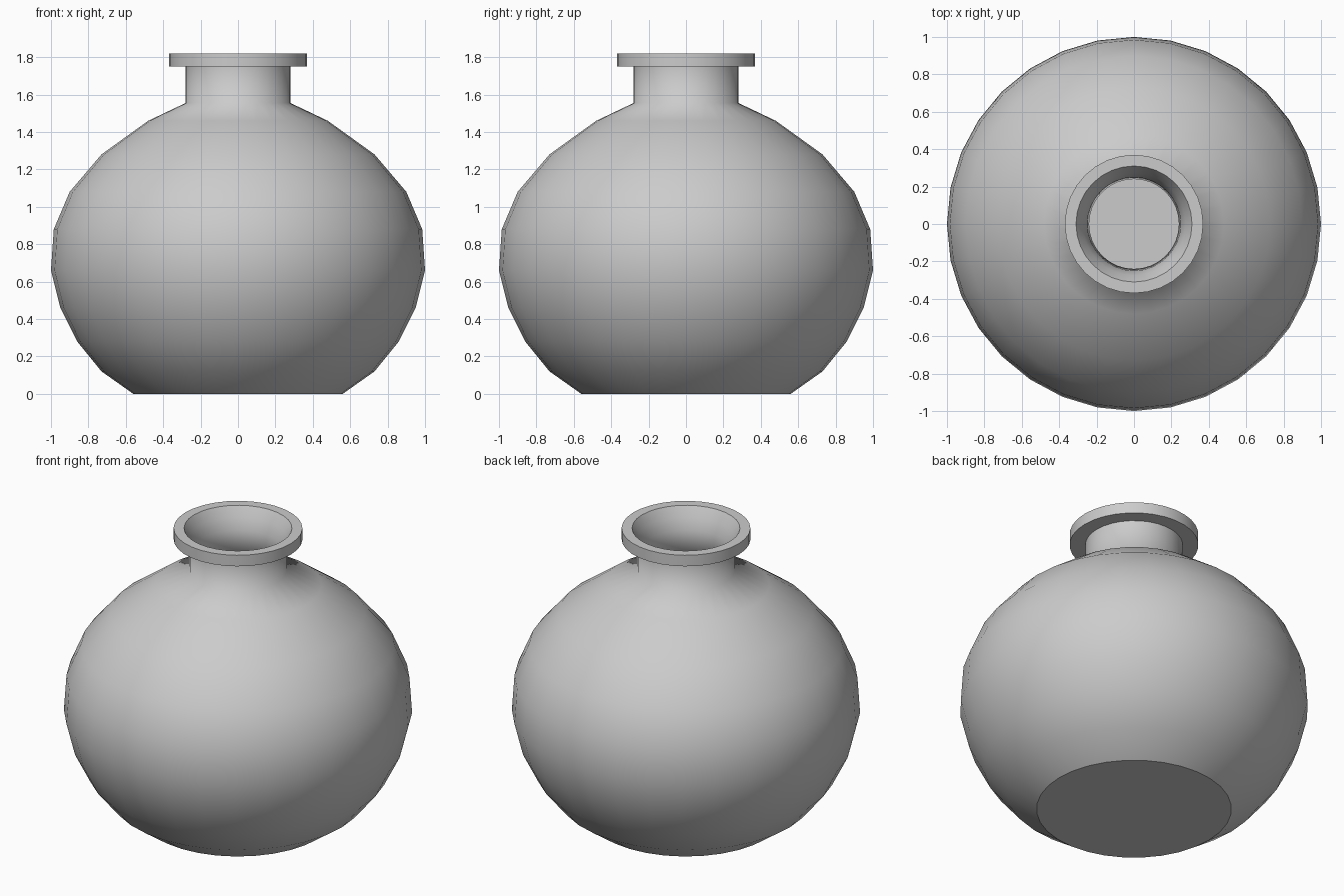
import bpy, bmesh, math

old = bpy.data.objects.get("Cube")
if old:
    bpy.data.objects.remove(old, do_unlink=True)

SIDES = 32

# One plain clay colour
clay = bpy.data.materials.new("grey clay")
clay.use_nodes = True
colour = (0.6, 0.6, 0.6, 1)
clay.diffuse_color = colour
clay.node_tree.nodes["Principled BSDF"].inputs["Base Color"].default_value = colour


def lathe(name, profile, sharp):
    """Spin a (radius, height) profile round z; creases at the listed points."""
    bm = bmesh.new()
    verts = [bm.verts.new((r, 0, z)) for r, z in profile]
    edges = [bm.edges.new(pair) for pair in zip(verts, verts[1:])]
    bmesh.ops.spin(bm, geom=verts + edges, cent=(0, 0, 0), axis=(0, 0, 1),
                   angle=math.tau, steps=SIDES, use_duplicate=False)
    bmesh.ops.remove_doubles(bm, verts=bm.verts, dist=0.0005)
    bmesh.ops.recalc_face_normals(bm, faces=bm.faces)

    def creased(v):
        r = math.hypot(v.co.x, v.co.y)
        return any(math.dist((r, v.co.z), p) < 0.002 for p in sharp)

    for face in bm.faces:
        face.smooth = True
    for edge in bm.edges:
        a, b = edge.verts
        level = abs(a.co.z - b.co.z) < 0.001
        same_ring = abs(a.co.xy.length - b.co.xy.length) < 0.001
        if level and same_ring and creased(a):
            edge.smooth = False
    mesh = bpy.data.meshes.new(name)
    bm.to_mesh(mesh)
    bm.free()
    mesh.materials.append(clay)
    obj = bpy.data.objects.new(name, mesh)
    bpy.context.collection.objects.link(obj)
    return obj


# Outside: base, round belly, neck and flat lip
base_edge = (0.56, 0)
belly = [(0.73, 0.12), (0.86, 0.28), (0.95, 0.46), (1.0, 0.66),
         (0.985, 0.88), (0.9, 1.08), (0.73, 1.28), (0.48, 1.46)]
neck = [(0.28, 1.555), (0.28, 1.75)]
lip = [(0.37, 1.75), (0.37, 1.82), (0.31, 1.82)]

# Inside: flared mouth, hollow belly and floor
mouth = [(0.275, 1.76), (0.25, 1.69), (0.24, 1.54)]
hollow = [(r - 0.04, z) for r, z in reversed(belly)]
floor_edge = (0.54, 0.04)

lathe("vase",
      [(0, 0), base_edge] + belly + neck + lip + mouth + hollow
      + [floor_edge, (0, 0.04)],
      [base_edge, neck[1], floor_edge] + lip)
